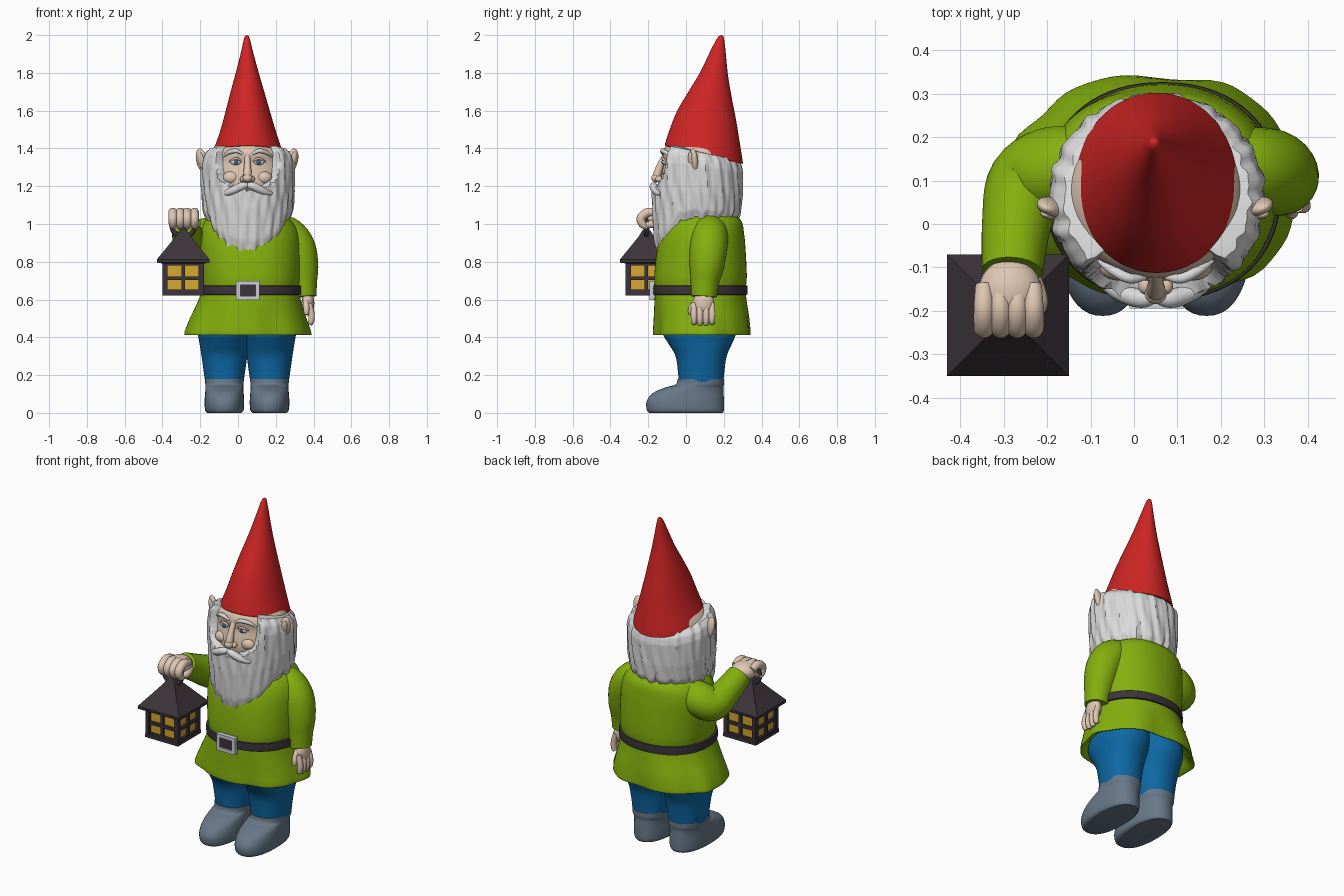
import bpy, bmesh, math
from mathutils import Vector, Euler, Matrix

if "Cube" in bpy.data.objects:
    bpy.data.objects.remove(bpy.data.objects["Cube"])

def mat(name, r, g, b):
    m = bpy.data.materials.new(name)
    m.diffuse_color = (r, g, b, 1)
    m.use_nodes = True
    m.node_tree.nodes["Principled BSDF"].inputs["Base Color"].default_value = m.diffuse_color
    return m

RED = mat("hat red", .62, .018, .018)
GREEN = mat("jacket green", .23, .43, .004)
BLUE = mat("trouser blue", .004, .14, .38)
GREY = mat("boot grey", .14, .19, .25)
DARK = mat("dark brown", .045, .034, .042)
YELLOW = mat("window yellow", .68, .39, .03)
WHITE = mat("hair white", .70, .70, .70)
SKIN = mat("skin", .74, .57, .45)
SILVER = mat("silver", .60, .63, .68)
EYE = mat("eye blue", .06, .12, .20)

def finish(name, bm, material):
    bmesh.ops.recalc_face_normals(bm, faces=bm.faces)
    me = bpy.data.meshes.new(name)
    bm.to_mesh(me)
    bm.free()
    me.materials.append(material)
    ob = bpy.data.objects.new(name, me)
    bpy.context.collection.objects.link(ob)
    return ob

def skin_rings(name, rings, material):
    """Bridge closed rings of points and cap both ends."""
    bm = bmesh.new()
    vs = [[bm.verts.new(p) for p in r] for r in rings]
    n = len(vs[0])
    for a, b in zip(vs, vs[1:]):
        for i in range(n):
            bm.faces.new((a[i], a[(i + 1) % n], b[(i + 1) % n], b[i]))
    bm.faces.new(vs[0])
    bm.faces.new(vs[-1])
    return finish(name, bm, material)

def spline(rows, steps):
    """Catmull-Rom through tuples of any length."""
    out, last = [], len(rows) - 1
    for i in range(last):
        q = [rows[max(i - 1, 0)], rows[i], rows[i + 1], rows[min(i + 2, last)]]
        for s in range(steps):
            t = s / steps
            out.append(tuple(.5 * (2*b + (c - a)*t + (2*a - 5*b + 4*c - d)*t*t + (3*b - a - 3*c + d)*t**3)
                             for a, b, c, d in zip(*q)))
    return out + [rows[-1]]

def interp(x, table):
    if x <= table[0][0]:
        return table[0][1]
    for (a, u), (b, v) in zip(table, table[1:]):
        if x <= b:
            return u + (v - u) * (x - a) / (b - a)
    return table[-1][1]

def loft(name, rows, material, steps=4, n=48, p=2.0, wave=None):
    """Rows are (z, cx, cy, rx, ry, tilt)."""
    rings = []
    for z, cx, cy, rx, ry, tilt in spline(rows, steps):
        ring = []
        for i in range(n):
            a = 2 * math.pi * i / n
            c, s = math.cos(a), math.sin(a)
            k = 1 + (wave(a, z) if wave else 0)
            x = rx * k * math.copysign(abs(c) ** (2 / p), c)
            y = ry * k * math.copysign(abs(s) ** (2 / p), s)
            ring.append((cx + x, cy + y, z + tilt * y))
        rings.append(ring)
    return skin_rings(name, rings, material)

def tube(name, pts, material, steps=5, n=20):
    """Points are (x, y, z, radius)."""
    s = spline(pts, steps)
    rings, up = [], None
    for i, q in enumerate(s):
        t = (Vector(s[min(i + 1, len(s) - 1)][:3]) - Vector(s[max(i - 1, 0)][:3])).normalized()
        u = t.orthogonal() if up is None else up - t * up.dot(t)
        u.normalize()
        up, v = u, t.cross(u)
        rings.append([Vector(q[:3]) + q[3] * (u * math.cos(2*math.pi*k/n) + v * math.sin(2*math.pi*k/n))
                      for k in range(n)])
    return skin_rings(name, rings, material)

def ball(name, loc, rad, material, rot=(0, 0, 0)):
    bm = bmesh.new()
    m = Matrix.Translation(loc) @ Euler(rot).to_matrix().to_4x4() @ Matrix.Diagonal((*rad, 1))
    bmesh.ops.create_uvsphere(bm, u_segments=24, v_segments=16, radius=1, matrix=m)
    return finish(name, bm, material)

def boxes(name, items, material):
    """Items are (centre, size, turn about z in quarter turns about the pivot)."""
    bm = bmesh.new()
    for pivot, off, size, q in items:
        m = (Matrix.Translation(pivot) @ Matrix.Rotation(q * math.pi / 2, 4, 'Z')
             @ Matrix.Translation(off) @ Matrix.Diagonal((*size, 1)))
        bmesh.ops.create_cube(bm, size=1, matrix=m)
    return finish(name, bm, material)

# Boots and trousers
for side, cx in (("left", -.072), ("right", .167)):
    loft(side + "_boot", [(0, cx, 0, .09, .195, 0), (.015, cx, -.003, .102, .204, 0), (.06, cx, -.004, .105, .205, 0),
                          (.105, cx, .012, .102, .187, 0), (.135, cx, .045, .1, .153, 0), (.15, cx, .073, .101, .128, 0),
                          (.18, cx, .078, .103, .123, 0)], GREY, p=2.3)
    d = 1 if cx > .05 else -1
    loft(side + "_trouser_leg", [(.15, cx, .08, .1, .118, 0), (.2, cx, .08, .107, .121, 0), (.3, cx, .08, .121, .135, 0),
                                 (.37, cx, .075, .132, .17, 0), (.43, cx, .07, .14, .195, 0), (.56, cx, .07, .13, .19, 0)],
         BLUE, p=2.2)

# Jacket with flared, hollow skirt and soft folds
def folds(a, z):
    k = max(0, (.62 - z) / .2)
    return .022 * k * math.sin(7 * a + .6) + .010 * k * math.sin(12 * a) + .004 * math.sin(5 * a + 9 * z)
loft("jacket", [(.52, .05, .08, .23, .2, 0), (.44, .048, .085, .29, .225, 0), (.414, .047, .086, .325, .25, 0),
                (.425, .047, .086, .334, .256, 0), (.5, .052, .084, .308, .252, 0), (.58, .06, .078, .277, .245, 0),
                (.65, .066, .075, .258, .24, 0), (.72, .066, .076, .265, .245, 0), (.85, .062, .08, .268, .236, 0),
                (.95, .058, .088, .262, .22, 0), (1.02, .055, .095, .225, .196, 0), (1.07, .055, .095, .14, .13, 0)],
     GREEN, n=72, p=2.2, wave=folds)

# Belt and buckle
loft("belt", [(.625, .066, .075, .25, .24, 0), (.627, .066, .075, .27, .25, 0), (.648, .066, .075, .271, .251, 0),
              (.673, .066, .075, .27, .25, 0), (.675, .066, .075, .25, .24, 0)], DARK, steps=2, n=72, p=2.2)
B = (.052, -.178, .648)
boxes("buckle_plate", [(B, (0, 0, 0), (.085, .012, .07), 0)], DARK)
boxes("buckle_frame", [(B, (s * .051, -.003, 0), (.022, .026, .1), 0) for s in (-1, 1)] +
      [(B, (0, -.003, s * .04), (.11, .026, .02), 0) for s in (-1, 1)], SILVER)

# Arms
tube("right_sleeve", [(.17, .12, .97, .075), (.25, .125, .95, .095), (.308, .12, .88, .1), (.334, .11, .78, .092),
                      (.343, .1, .69, .076), (.348, .095, .615, .068)], GREEN, n=28)
tube("left_sleeve", [(-.08, .13, .95, .09), (-.18, .125, .93, .1), (-.245, .09, .905, .094), (-.27, 0, .95, .08),
                     (-.28, -.11, 1.01, .07)], GREEN, n=28)

# Hanging hand
ball("right_palm", (.37, .093, .58), (.034, .056, .065), SKIN)
for i in range(4):
    y = .042 + .032 * i
    tube("right_finger", [(.375, y, .58, .016), (.388, y, .53, .0175), (.388, y, .49, .0165),
                          (.38, y, .463 + .006 * abs(i - 1.5), .012)], SKIN, n=12)
tube("right_thumb", [(.36, .06, .6, .018), (.362, .03, .555, .017), (.362, .025, .52, .012)], SKIN, n=12)

# Raised fist around the lantern ring
ball("left_palm", (-.285, -.155, 1.03), (.073, .075, .052), SKIN)
for i in range(4):
    x = -.345 + .038 * i
    tube("left_finger", [(x, -.14, 1.05, .02), (x, -.195, 1.063, .024), (x, -.237, 1.035, .024),
                         (x, -.23, 1.0, .022), (x, -.2, .985, .017)], SKIN, n=12)
tube("left_thumb", [(-.23, -.13, 1.01, .02), (-.218, -.18, 1.0, .021), (-.235, -.215, .99, .016)], SKIN, n=12)

# Lantern
L = (-.29, -.21, 0)
boxes("lantern_windows", [(L, (0, 0, .715), (.19, .19, .17), 0)], YELLOW)
bars = [(L, (0, 0, .631), (.222, .222, .02), 0)]
for q in range(4):
    bars += [(L, (o, -.098, .715), (w, .022, .17), q) for o, w in ((-.096, .028), (0, .018), (.096, .028))]
    bars += [(L, (0, -.098, z), (.19, .022, h), q) for z, h in ((.645, .016), (.713, .018), (.792, .024))]
boxes("lantern_frame", bars, DARK)
roof = [(.79, .1), (.795, .138), (.812, .14), (.87, .092), (.935, .04), (.965, .022), (.975, .01)]
skin_rings("lantern_roof", [[(L[0] + h * a, L[1] + h * b, z) for a, b in ((-1, -1), (1, -1), (1, 1), (-1, 1))]
                            for z, h in roof], DARK)
ring = [(L[0] + .06 * math.sin(t * math.pi / 12), L[1], .992 - .06 * math.cos(t * math.pi / 12), .013)
        for t in range(25)]
tube("lantern_ring", ring, DARK, steps=2, n=12)

# Head and face
loft("head", [(1.08, .05, .06, .15, .15, 0), (1.2, .05, .06, .205, .192, 0), (1.26, .05, .06, .212, .19, 0),
              (1.325, .05, .06, .21, .178, 0), (1.37, .05, .06, .2, .184, 0), (1.41, .05, .07, .175, .178, 0),
              (1.43, .05, .08, .15, .15, 0)], SKIN)
tube("nose_bridge", [(.05, -.11, 1.36, .016), (.05, -.132, 1.32, .017), (.05, -.15, 1.27, .022),
                     (.05, -.155, 1.245, .022)], SKIN, n=14)
ball("nose_tip", (.05, -.158, 1.243), (.026, .026, .023), SKIN)
for s in (-1, 1):
    X = lambda d: .05 + s * d
    ball("nostril", (X(.024), -.142, 1.238), (.016, .02, .017), SKIN)
    ball("cheek", (X(.085), -.098, 1.245), (.045, .032, .035), SKIN)
    ball("eye", (X(.062), -.112, 1.328), (.027, .014, .016), WHITE)
    ball("iris", (X(.06), -.122, 1.328), (.012, .007, .013), EYE)
    tube("eyelid", [(X(.03), -.116, 1.332, .004), (X(.06), -.124, 1.347, .007), (X(.095), -.106, 1.33, .004)], SKIN, n=10)
    tube("eyebrow", [(X(.025), -.122, 1.37, .007), (X(.06), -.125, 1.387, .012), (X(.1), -.106, 1.378, .011),
                     (X(.13), -.085, 1.355, .005)], WHITE, n=12)
    tube("moustache", [(X(-.005), -.165, 1.205, .012), (X(.03), -.172, 1.2, .021), (X(.075), -.16, 1.178, .021),
                       (X(.115), -.138, 1.163, .015), (X(.145), -.118, 1.172, .004)], WHITE, n=14)
    ball("ear", (.048 + s * .238, .04, 1.335), (.033, .02, .066), SKIN, (.15, s * .18, s * .45))
    ball("ear_hollow", (.048 + s * .244, .024, 1.338), (.018, .012, .045), SKIN, (.15, s * .18, s * .45))

# Hair and beard: one strand-waved shell that steps inward where the face shows
N, M = 144, 44
rings = []
for j in range(M + 1):
    t, ring = j / M, []
    for i in range(N):
        th = 2 * math.pi * i / N - math.pi
        a = abs(math.degrees(th))
        bot = interp(a, [(0, .84), (18, .855), (45, .905), (62, 1.0), (76, 1.03), (180, 1.02)])
        bot += .010 * math.sin(17 * th + 1) + .006 * math.sin(29 * th)
        top = 1.383 + .042 * math.cos(th)
        z = bot + (top - bot) * t
        f = interp(t, [(0, .88), (.12, .96), (.4, 1), (.8, 1.01), (.92, .97), (1, .87)])
        f += .016 * math.sin(21 * th + 2.5 * math.sin(11 * z)) + .010 * math.sin(34 * th + 3 * math.sin(8 * z + th))
        m = interp(z, [(1.185, 0), (1.2, 22), (1.24, 38), (1.3, 43), (1.42, 46)])
        f *= 1 - .42 * min(max((m - a) / 4, 0), 1)
        ring.append((.053 + .245 * f * math.sin(th), .06 - .237 * f * math.cos(th), z))
    rings.append(ring)
def inner(ring, k, dz):
    return [(.053 + (x - .053) * k, .06 + (y - .06) * k, z + dz) for x, y, z in ring]
skin_rings("hair_and_beard", [inner(rings[0], .6, .06), inner(rings[0], .85, .01)] + rings +
           [inner(rings[-1], .75, .005)], WHITE)

# Pointed hat leaning back
loft("hat", [(1.375, .052, .095, .165, .185, -.23), (1.366, .052, .095, .184, .205, -.23),
             (1.385, .052, .095, .183, .204, -.23), (1.48, .053, .1, .151, .182, -.18), (1.58, .052, .108, .122, .155, -.12),
             (1.69, .05, .126, .092, .114, -.08), (1.8, .049, .148, .061, .073, -.05), (1.91, .048, .168, .032, .042, 0),
             (1.97, .047, .18, .018, .023, 0), (1.993, .047, .185, .011, .013, 0), (2.0, .047, .186, .003, .003, 0)],
     RED, n=64)

# Smooth shading with crisp edges kept
for ob in bpy.data.objects:
    ob.select_set(True)
    bpy.context.view_layer.objects.active = ob
bpy.ops.object.shade_smooth_by_angle(angle=math.radians(40))
